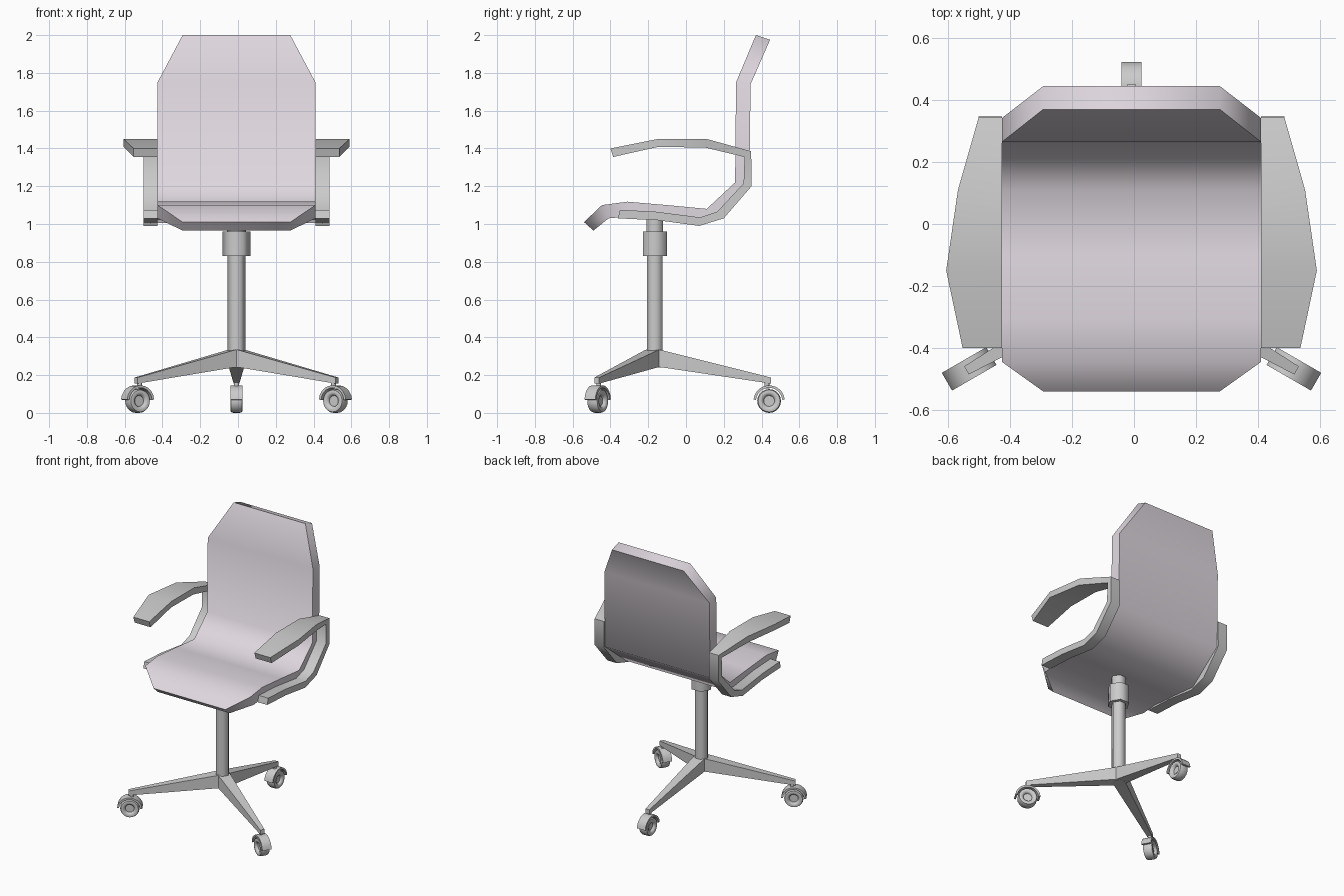
import bpy, bmesh, math
from mathutils import Matrix, Vector

if "Cube" in bpy.data.objects:
    bpy.data.objects.remove(bpy.data.objects["Cube"])

CX, CY = -0.008, -0.165          # centre line of chair, y of the column


def finish(bm, name, angle=40, matrix=None):
    if matrix:
        bm.transform(matrix)
    bmesh.ops.recalc_face_normals(bm, faces=bm.faces)
    me = bpy.data.meshes.new(name)
    bm.to_mesh(me)
    bm.free()
    ob = bpy.data.objects.new(name, me)
    bpy.context.collection.objects.link(ob)
    bpy.context.view_layer.objects.active = ob
    for o in bpy.context.selected_objects:
        o.select_set(False)
    ob.select_set(True)
    bpy.ops.object.shade_smooth_by_angle(angle=math.radians(angle))
    return ob


def loft(name, rings, angle=40, matrix=None, closed=False):
    bm = bmesh.new()
    vs = [[bm.verts.new(p) for p in r] for r in rings]
    n = len(vs[0])
    pairs = list(zip(vs, vs[1:])) + ([(vs[-1], vs[0])] if closed else [])
    for a, b in pairs:
        for i in range(n):
            j = (i + 1) % n
            bm.faces.new((a[i], a[j], b[j], b[i]))
    if not closed:
        bm.faces.new(vs[0])
        bm.faces.new(vs[-1])
    return finish(bm, name, angle, matrix)


def prism(name, r, z0, z1, sides=6, loc=(CX, CY), angle=65):
    rings = [[(loc[0] + r * math.cos(2 * math.pi * i / sides),
               loc[1] + r * math.sin(2 * math.pi * i / sides), z) for i in range(sides)]
             for z in (z0, z1)]
    return loft(name, rings, angle)


# one-piece seat and back: half width, front (y, z), rear (y, z)
shell = [(0.285, (-0.54, 1.01), (-0.49, 0.965)),
         (0.418, (-0.445, 1.10), (-0.41, 1.03)),
         (0.418, (-0.31, 1.118), (-0.30, 1.04)),
         (0.418, (-0.10, 1.10), (-0.11, 1.025)),
         (0.418, (0.11, 1.08), (0.09, 1.005)),
         (0.418, (0.26, 1.22), (0.335, 1.20)),
         (0.418, (0.265, 1.75), (0.342, 1.74)),
         (0.285, (0.37, 2.0), (0.445, 1.975))]
seat = loft("seat_shell", [[(CX - w, *f), (CX + w, *f), (CX + w, *b), (CX - w, *b)]
                           for w, f, b in shell], 80)
mat = bpy.data.materials.new("pale_shell")
mat.diffuse_color = (0.74, 0.69, 0.74, 1)
mat.use_nodes = True
mat.node_tree.nodes["Principled BSDF"].inputs["Base Color"].default_value = mat.diffuse_color
seat.data.materials.append(mat)

# arms: outer edge x, outer (y, z), inner (y, z), from under the seat to the rest tip
arm = [(0.493, (-0.36, 1.03), (-0.35, 1.075)),
       (0.493, (-0.15, 1.02), (-0.16, 1.065)),
       (0.493, (0.07, 0.99), (0.075, 1.035)),
       (0.493, (0.20, 1.03), (0.165, 1.065)),
       (0.493, (0.347, 1.20), (0.305, 1.215)),
       (0.493, (0.345, 1.385), (0.31, 1.355)),
       (0.56, (0.11, 1.45), (0.10, 1.405)),
       (0.598, (-0.15, 1.45), (-0.15, 1.408)),
       (0.545, (-0.40, 1.40), (-0.385, 1.355))]
for side, s in (("left", -1), ("right", 1)):
    loft(side + "_arm", [[(CX + s * 0.418, *o), (CX + s * w, *o), (CX + s * w, *i), (CX + s * 0.418, *i)]
                         for w, o, i in arm], 60)

# column, collar and seat mount
prism("column", 0.048, 0.24, 0.90)
prism("collar", 0.073, 0.83, 0.96)
prism("seat_mount", 0.05, 0.95, 1.06)

# three legs with casters, built along +x then turned
R = 0.605
for k, deg in enumerate((90, 210, 330)):
    m = Matrix.Translation((CX, CY, 0)) @ Matrix.Rotation(math.radians(deg), 4, 'Z')
    n = str(k + 1)
    loft("leg_" + n, [[(x, -w, z0), (x, w, z0), (x, w, z1), (x, -w, z1)]
                      for x, w, z0, z1 in ((0.0, 0.041, 0.245, 0.34), (0.045, 0.04, 0.24, 0.33),
                                           (R + 0.01, 0.015, 0.155, 0.187))], 40, m)
    # stem between leg and hood
    loft("caster_stem_" + n, [[(R - 0.012 + 0.013 * math.cos(a * math.pi / 4), 0.013 * math.sin(a * math.pi / 4), z)
                               for a in range(8)] for z in (0.13, 0.175)], 50, m)
    # curved hood over the wheel
    hood = []
    for i in range(11):
        a = math.radians(5 + 17 * i)
        hood.append([(R + r * math.cos(a), y, 0.063 + r * math.sin(a))
                     for r, y in ((0.083, -0.033), (0.083, 0.033), (0.070, 0.033), (0.070, -0.033))])
    loft("caster_hood_" + n, hood, 40, m)
    # dished wheel, turned around its axle
    prof = [(0.028, -0.012), (0.032, -0.026), (0.045, -0.033), (0.058, -0.030), (0.063, -0.018),
            (0.063, 0.018), (0.058, 0.030), (0.045, 0.033), (0.032, 0.026), (0.028, 0.012)]
    loft("caster_wheel_" + n, [[(R + r * math.cos(t * math.pi / 10), y, 0.063 + r * math.sin(t * math.pi / 10))
                                for r, y in prof] for t in range(20)], 50, m, closed=True)
    # axle bridging the wheel hub
    loft("caster_axle_" + n, [[(R + 0.029 * math.cos(t * math.pi / 6), y, 0.063 + 0.029 * math.sin(t * math.pi / 6))
                               for t in range(12)] for y in (-0.014, 0.014)], 50, m)
